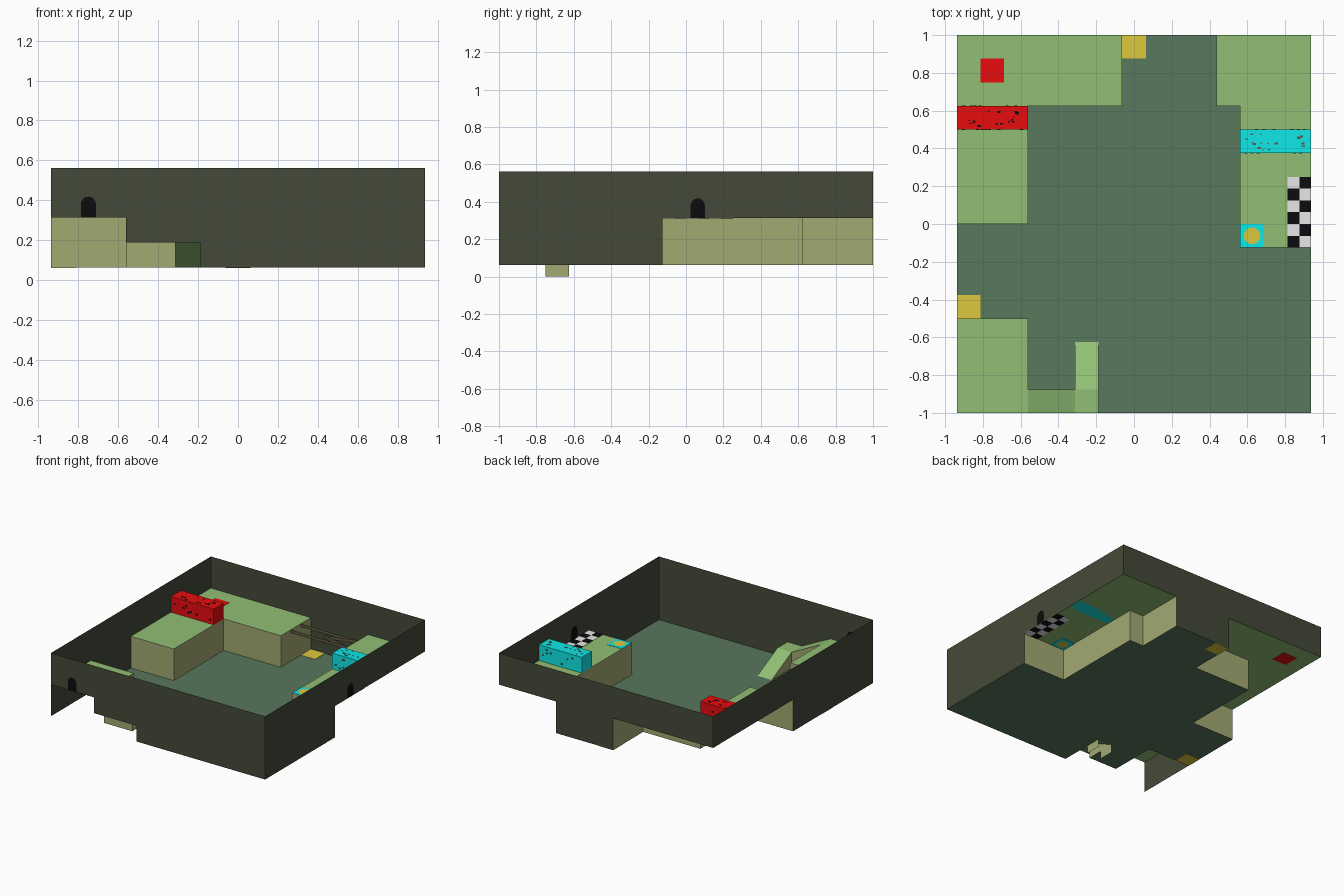
import bpy, math, random
from mathutils import Vector

if "Cube" in bpy.data.objects:
    bpy.data.objects.remove(bpy.data.objects["Cube"])

random.seed(4)
W, L = 0.9375, 1.0                    # half width and half length
FLOOR, STEP, TOP, RIM = 0.0625, 0.1875, 0.3125, 0.5625


def srgb(h):
    out = []
    for i in (0, 2, 4):
        c = int(h[i:i + 2], 16) / 255
        out.append(c / 12.92 if c < 0.04045 else ((c + 0.055) / 1.055) ** 2.4)
    return (*out, 1)


COLOURS = dict(dark_wall="444A38", floor_green="59785C", grass_green="92BF75",
               earth_tan="A3AA72", red="FF0F12", cyan="12FFFF", yellow="DCC83E",
               black="0C0C0E", white="FFFFFF", rope_brown="5E5A42")
MATS = {}
for n, h in COLOURS.items():
    MATS[n] = bpy.data.materials.new(n)
    MATS[n].diffuse_color = srgb(h)


def build(name, polys):
    """One object from (colour, corner list) polygons."""
    verts, faces, idx, used = [], [], [], []
    for col, pts in polys:
        if col not in used:
            used.append(col)
        faces.append(list(range(len(verts), len(verts) + len(pts))))
        verts += [tuple(p) for p in pts]
        idx.append(used.index(col))
    me = bpy.data.meshes.new(name)
    me.from_pydata(verts, [], faces)
    for c in used:
        me.materials.append(MATS[c])
    for p, i in zip(me.polygons, idx):
        p.material_index = i
    me.update()
    ob = bpy.data.objects.new(name, me)
    bpy.context.collection.objects.link(ob)
    return ob


def box_polys(col, lo, hi):
    (a, b, c), (d, e, f) = lo, hi
    q = lambda *s: (col, [((a, d)[i], (b, e)[j], (c, f)[k]) for i, j, k in s])
    return [q((0, 0, 0), (0, 1, 0), (1, 1, 0), (1, 0, 0)), q((0, 0, 1), (1, 0, 1), (1, 1, 1), (0, 1, 1)),
            q((0, 0, 0), (1, 0, 0), (1, 0, 1), (0, 0, 1)), q((0, 1, 0), (0, 1, 1), (1, 1, 1), (1, 1, 0)),
            q((0, 0, 0), (0, 0, 1), (0, 1, 1), (0, 1, 0)), q((1, 0, 0), (1, 1, 0), (1, 1, 1), (1, 0, 1))]


def tile(col, x0, y0, x1, y1, z, t=0.002):
    """Thin painted plate, showing on both sides of a surface."""
    return box_polys(col, (x0, y0, z - t), (x1, y1, z + t))


# Outer walls: stepped outlines that stop at the platform tops
def wall(name, to3d, steps, a, b):
    pts = [(b, RIM), (a, RIM)] + steps
    build(name, [("dark_wall", [to3d(u, z) for u, z in pts])])


wall("front_wall", lambda u, z: (u, -L, z),
     [(-W, TOP), (-.5625, TOP), (-.5625, STEP), (-.1875, STEP), (-.1875, FLOOR), (W, FLOOR)], -W, W)
wall("back_wall", lambda u, z: (u, L, z),
     [(-W, TOP), (-.0625, TOP), (-.0625, FLOOR), (.4375, FLOOR), (.4375, TOP), (W, TOP)], -W, W)
wall("left_wall", lambda u, z: (-W, u, z), [(-L, FLOOR), (0, FLOOR), (0, TOP), (L, TOP)], -L, L)
wall("right_wall", lambda u, z: (W, u, z), [(-L, FLOOR), (-.125, FLOOR), (-.125, TOP), (L, TOP)], -L, L)

# Floor around the platforms and ramp
left_edge = [(-W, 0), (-W, -.5), (-.5625, -.5), (-.5625, -.875), (-.3125, -.875),
             (-.3125, -.625), (-.1875, -.625), (-.1875, -L)]
back_left = [(-.0625, L), (-.0625, .625), (-.5625, .625), (-.5625, 0), (-W, 0)]
back_right = [(W, -.125), (.5625, -.125), (.5625, .625), (.4375, .625), (.4375, L)]
front_left = [(-W, -.5), (-.5625, -.5), (-.5625, -.875)]
outline = left_edge + [(W, -L)] + back_right + back_left[:-1]
build("floor", [("floor_green", [(x, y, FLOOR) for x, y in outline])])


# Raised platforms: grass top, earth sides along the inner edge only
def platform(name, edge, corners):
    polys = [("grass_green", [(x, y, TOP) for x, y in edge + corners])]
    for (ax, ay), (bx, by) in zip(edge, edge[1:]):
        polys.append(("earth_tan", [(ax, ay, FLOOR), (bx, by, FLOOR), (bx, by, TOP), (ax, ay, TOP)]))
    build(name, polys)


platform("back_left_platform", back_left, [(-W, L)])
platform("back_right_platform", back_right, [(W, L)])
platform("front_left_platform", front_left, [(-.5625, -L), (-W, -L)])

# Ramp: slope down along the wall, landing, slope down into the room
xa, xb, xc, ya, yb = -.5625, -.3125, -.1875, -.875, -.625
foot = [(yb, FLOOR), (yb, 0), (-.75, 0), (-.75, FLOOR)]
build("ramp", [
    ("grass_green", [(xa, -L, TOP), (xb, -L, STEP), (xb, ya, STEP), (xa, ya, TOP)]),
    ("grass_green", [(xb, -L, STEP), (xc, -L, STEP), (xc, ya, STEP), (xb, ya, STEP)]),
    ("grass_green", [(xb, ya, STEP), (xc, ya, STEP), (xc, yb, FLOOR), (xb, yb, FLOOR)]),
    ("earth_tan", [(xb, ya, FLOOR), (xa, ya, FLOOR), (xa, ya, TOP), (xb, ya, STEP)]),
    ("earth_tan", [(xc, y, z) for y, z in [(ya, STEP)] + foot + [(-L, FLOOR), (-L, STEP)]]),
    ("earth_tan", [(xb, y, z) for y, z in [(ya, STEP)] + foot + [(ya, FLOOR)]])])


# Barrier boxes with dark flecks on their top and long sides
def barrier(name, col, fleck, x0, x1, y0, y1):
    polys = box_polys(col, (x0, y0, TOP), (x1, y1, TOP + .125))
    z1 = TOP + .125
    for _ in range(16):
        u, s = random.uniform(x0 + .01, x1 - .04), random.uniform(.008, .02)
        v = random.uniform(.01, .1)
        polys += box_polys(fleck, (u, y0 + v, z1), (u + s, y0 + v + s * .6, z1 + .002))
    for y in (y0 - .002, y1):
        for _ in range(7):
            u, v = random.uniform(x0 + .01, x1 - .04), random.uniform(.01, .1)
            polys += box_polys(fleck, (u, y, TOP + v), (u + .015, y + .002, TOP + v + .012))
    build(name, polys)


barrier("red_barrier", "red", "black", -W + .001, -.5625, .5, .625)
barrier("cyan_barrier", "cyan", "rope_brown", .5625, W - .001, .375, .5)

# Painted floor tiles
build("yellow_tile_back", tile("yellow", -.0625, .875, .0625, L, FLOOR))
build("yellow_tile_left", tile("yellow", -W, -.5, -.8125, -.375, FLOOR))
build("red_tile", tile("red", -.8125, .75, -.6875, .875, TOP))
disc = [("yellow", [(.625 + .044 * math.cos(k * math.pi / 8), -.0625 + .044 * math.sin(k * math.pi / 8), z)
                    for k in range(16)]) for z in (TOP + .004, TOP - .004)]
build("cyan_tile_with_disc", tile("cyan", .5625, -.125, .6875, 0, TOP) + disc)

# Chequered strip
c, cells = .0625, []
for i in range(2):
    for j in range(6):
        x, y = .8125 + i * c, -.125 + j * c
        cells += tile("black" if (i + j) % 2 == 0 else "white", x, y, x + c, y + c, TOP)
build("chequered_strip", cells)


# Arched doorways, painted on both faces of a wall
def doorway(name, to3d, centre):
    pts = [(centre - .038, TOP), (centre + .038, TOP)]
    pts += [(centre + .038 * math.cos(k * math.pi / 8), .38 + .038 * math.sin(k * math.pi / 8)) for k in range(9)]
    build(name, [("black", [to3d(u, z, o) for u, z in pts]) for o in (-.003, .003)])


doorway("front_doorway", lambda u, z, o: (u, -L + o, z), -.75)
doorway("right_doorway", lambda u, z, o: (W + o, u, z), .0625)

# Rope bridge over the gap: thin hanging strips
ropes = []
for (ax, ay), (bx, by) in [((-.0625, .75), (.4375, .75)), ((-.0625, .875), (.4375, .875)),
                           ((.19, .8125), (.42, .755)), ((.19, .8125), (.42, .87))]:
    ropes.append(("rope_brown", [(ax, ay, TOP - .025), (bx, by, TOP - .025), (bx, by, TOP), (ax, ay, TOP)]))
build("rope_bridge", ropes)

for m in bpy.data.materials:
    if m.users and not m.is_grease_pencil:
        m.use_nodes = True
        m.node_tree.nodes["Principled BSDF"].inputs["Base Color"].default_value = m.diffuse_color
